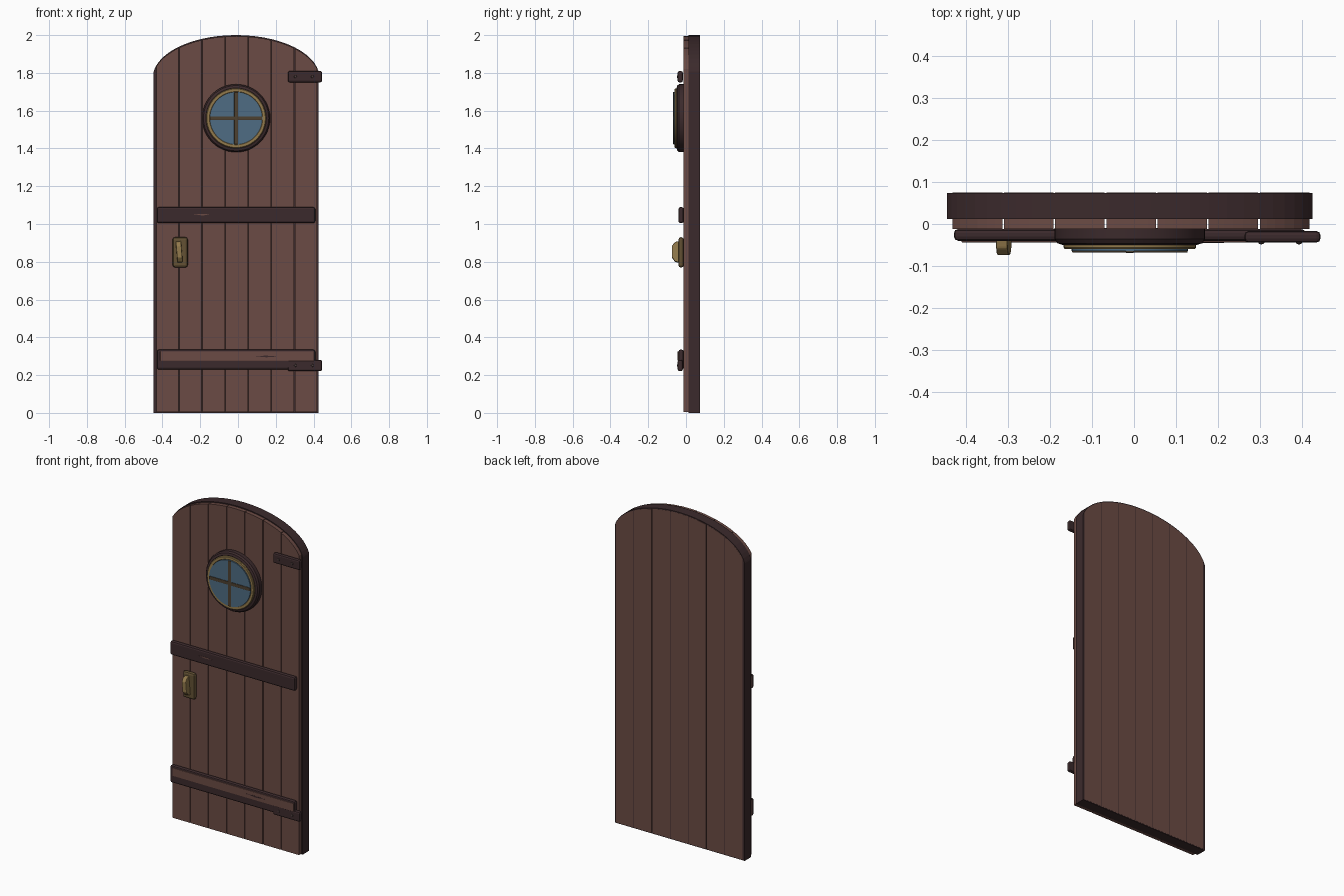
import bpy, bmesh, math
from mathutils import Matrix, Vector

if "Cube" in bpy.data.objects:
    bpy.data.objects.remove(bpy.data.objects["Cube"])


def material(name, rgb):
    m = bpy.data.materials.new(name)
    m.use_nodes = True
    m.diffuse_color = (*rgb, 1)
    bsdf = m.node_tree.nodes["Principled BSDF"]
    bsdf.inputs["Base Color"].default_value = (*rgb, 1)
    bsdf.inputs["Roughness"].default_value = 0.8
    return m


WOOD = material("plank_brown", (0.147, 0.070, 0.058))
DARK = material("dark_timber", (0.044, 0.023, 0.025))
RIVET = material("rivet_grey", (0.075, 0.05, 0.048))
GOLD = material("old_gold", (0.29, 0.195, 0.072))
BRASS = material("dull_brass", (0.125, 0.083, 0.034))
BAR = material("window_bar_brown", (0.075, 0.052, 0.03))
GLASS = material("blue_glass", (0.077, 0.150, 0.228))

CX = -0.010          # door centre line
HALF = 0.4365        # door half width
WIN_Z = 1.560        # window centre height


def finish(name, bm, mat, bevel=0.0, smooth=False):
    bmesh.ops.recalc_face_normals(bm, faces=bm.faces[:])
    me = bpy.data.meshes.new(name)
    bm.to_mesh(me)
    bm.free()
    ob = bpy.data.objects.new(name, me)
    bpy.context.collection.objects.link(ob)
    me.materials.append(mat)
    if bevel:
        mod = ob.modifiers.new("bevel", "BEVEL")
        mod.width, mod.segments = bevel, 2
    if smooth:
        bpy.ops.object.select_all(action="DESELECT")
        ob.select_set(True)
        bpy.context.view_layer.objects.active = ob
        bpy.ops.object.shade_smooth_by_angle(angle=math.radians(25))
    return ob


def box(name, x, y, z, mat, bevel=0.0):
    bm = bmesh.new()
    bmesh.ops.create_cube(bm, size=1)
    for v in bm.verts:
        v.co = [r[0] + (c + 0.5) * (r[1] - r[0]) for c, r in zip(v.co, (x, y, z))]
    return finish(name, bm, mat, bevel)


def prism(name, points, axis, lo, hi, mat, bevel=0.0):
    """Extrude a 2D outline along x (0) or y (1)."""
    bm = bmesh.new()
    face = bm.faces.new([bm.verts.new((lo, a, b) if axis == 0 else (a, lo, b))
                         for a, b in points])
    ext = bmesh.ops.extrude_face_region(bm, geom=[face])["geom"]
    step = Vector((hi - lo, 0, 0) if axis == 0 else (0, hi - lo, 0))
    bmesh.ops.translate(bm, vec=step, verts=[g for g in ext if isinstance(g, bmesh.types.BMVert)])
    return finish(name, bm, mat, bevel)


def lathe(name, profile, x, z, mat, steps=48):
    """Spin (radius, y) points about a y axis through (x, z)."""
    bm = bmesh.new()
    verts = [bm.verts.new((r, y, 0)) for r, y in profile]
    edges = [bm.edges.new(p) for p in zip(verts, verts[1:])]
    bmesh.ops.spin(bm, geom=verts + edges, cent=(0, 0, 0), axis=(0, 1, 0),
                   angle=math.tau, steps=steps)
    bmesh.ops.remove_doubles(bm, verts=bm.verts[:], dist=1e-5)
    bmesh.ops.translate(bm, vec=(x, 0, z), verts=bm.verts[:])
    return finish(name, bm, mat, smooth=True)


def arch(x):
    """Door height at x: a low ellipse cut off at the sides."""
    return 1.775 + 0.225 * math.sqrt(1 - ((x - CX) / 0.441) ** 2)


def arched_outline(x0, x1, z0, drop, n):
    """Closed outline with an arched top, sampled more finely near its ends."""
    mid, half = (x0 + x1) / 2, (x1 - x0) / 2
    xs = [mid + half * math.cos(math.pi * i / n) for i in range(n + 1)]
    return [(x0, z0), (x1, z0)] + [(x, arch(x) - drop) for x in xs]


# Door slab, and planks that run through it to the back
prism("backing", arched_outline(CX - HALF, CX + HALF, 0, 0, 28), 1, 0.012, 0.074, DARK)
seams = [CX + 0.003 + (i - 3.5) * 0.1222 for i in range(8)]
for i, (a, b) in enumerate(zip(seams, seams[1:])):
    prism(f"plank_{i + 1}", arched_outline(a + 0.002, b - 0.002, 0.004, 0.006, 8),
          1, -0.012, 0.075, WOOD)

# Cross battens with scratches
box("upper_batten", (-0.43, 0.409), (-0.040, -0.012), (1.005, 1.089), DARK, 0.01)
box("lower_batten", (-0.43, 0.409), (-0.040, -0.012), (0.230, 0.335), DARK, 0.01)
box("lower_batten_face", (-0.412, 0.404), (-0.044, -0.038), (0.275, 0.325), WOOD, 0.002)


def scratch(name, x0, x1, z, y, mat):
    mid = (x0 + x1) / 2
    prism(name, [(x0, z + 0.002), (mid, z - 0.005), (x1, z), (mid, z + 0.004)],
          1, y - 0.001, y + 0.003, mat)


scratch("upper_scratch", -0.235, -0.145, 1.050, -0.040, WOOD)
scratch("lower_scratch", 0.085, 0.215, 0.299, -0.044, DARK)

# Hinge straps with rivets
for label, z in (("upper", 1.780), ("lower", 0.251)):
    box(f"{label}_hinge", (0.264, 0.445), (-0.044, -0.017), (z - 0.030, z + 0.030), DARK, 0.009)
    for i, x in enumerate((0.304, 0.394)):
        lathe(f"{label}_rivet_{i + 1}", [(0, -0.049), (0.006, -0.047), (0.009, -0.040)],
              x, z, RIVET, 12)

# Round window
lathe("window_frame", [(0.180, -0.010), (0.180, -0.036), (0.173, -0.046), (0.160, -0.050),
                       (0.150, -0.046), (0.148, -0.010)], CX, WIN_Z, DARK)
lathe("window_ring", [(0.158, -0.030), (0.158, -0.056), (0.155, -0.060), (0.141, -0.060),
                      (0.138, -0.057), (0.138, -0.030)], CX, WIN_Z, GOLD)
lathe("window_glass", [(0, -0.065), (0.139, -0.065), (0.139, -0.020)], CX, WIN_Z, GLASS)
box("window_bar_upright", (CX - 0.010, CX + 0.010), (-0.069, -0.056),
    (WIN_Z - 0.138, WIN_Z + 0.138), BAR, 0.002)
box("window_bar_level", (CX - 0.138, CX + 0.138), (-0.068, -0.056),
    (WIN_Z - 0.010, WIN_Z + 0.010), BAR, 0.002)

# Handle: bevelled plate and angled pull
box("handle_plate", (-0.346, -0.266), (-0.040, -0.012), (0.770, 0.930), BRASS, 0.012)
pull = prism("handle_pull", [(-0.036, 0.795), (-0.058, 0.800), (-0.074, 0.822),
                             (-0.074, 0.884), (-0.058, 0.904), (-0.036, 0.909)],
             0, -0.325, -0.297, GOLD, 0.004)
pivot = Vector((-0.311, 0, 0.852))
pull.data.transform(Matrix.Translation(pivot) @ Matrix.Rotation(math.radians(-5), 4, "Y")
                    @ Matrix.Translation(-pivot))
